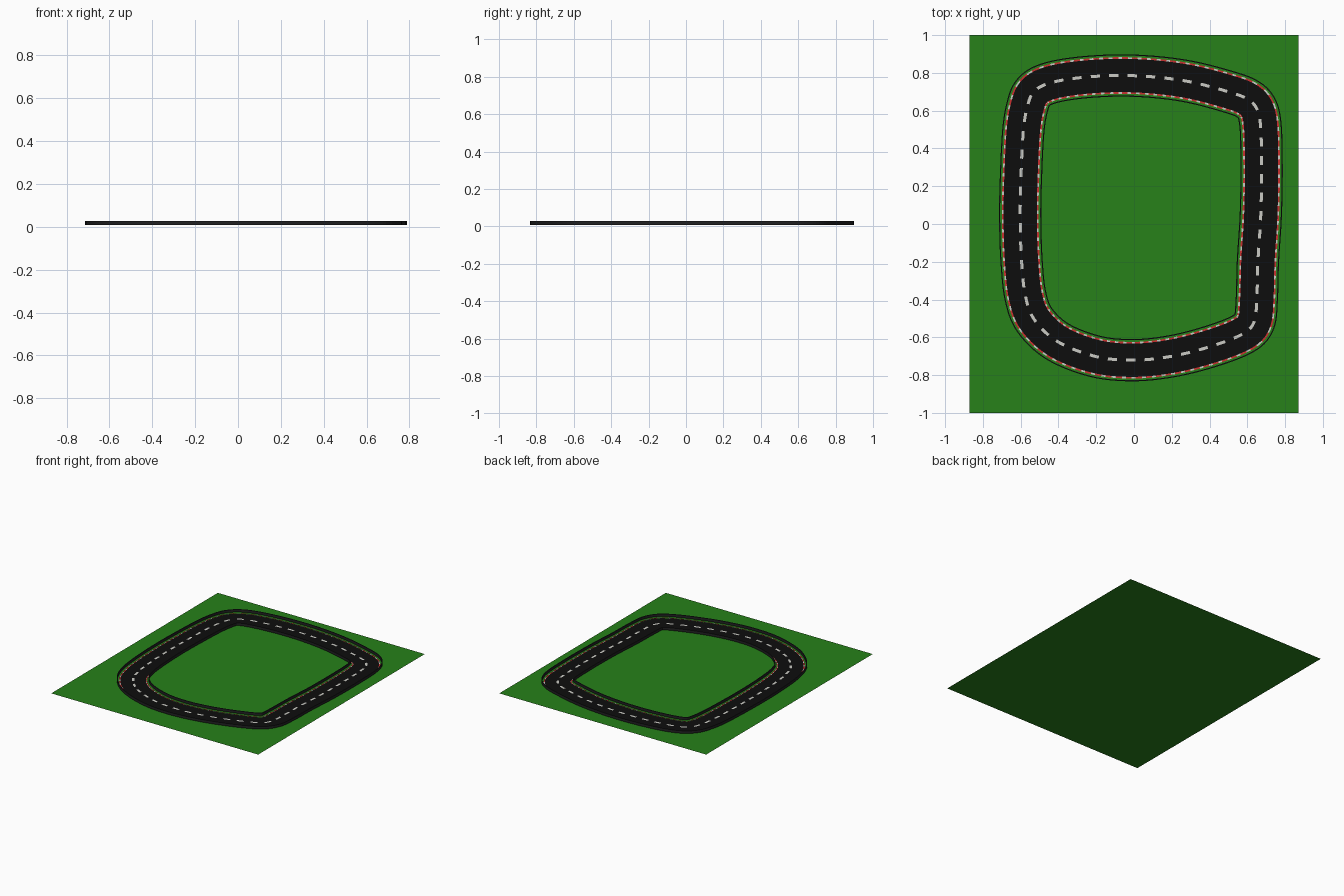
import bpy, bmesh
from mathutils import Vector

if "Cube" in bpy.data.objects:
    bpy.data.objects.remove(bpy.data.objects["Cube"])

N = 500  # samples around the lap


def material(name, rgb):
    m = bpy.data.materials.new(name)
    m.diffuse_color = (*rgb, 1)
    m.use_nodes = True
    m.node_tree.nodes["Principled BSDF"].inputs["Base Color"].default_value = m.diffuse_color
    return m


GRASS = material("grass", (0.02, 0.22, 0.01))
ASPHALT = material("asphalt", (0.004, 0.004, 0.004))
WHITE = material("white_paint", (0.6, 0.6, 0.56))
RED = material("red_paint", (0.6, 0.03, 0.03))
STEEL = material("dark_rail", (0.015, 0.015, 0.016))

# Track centre line, counter-clockwise from the right-hand straight
CONTROL = [(.67, .02), (.675, .2), (.675, .36), (.67, .52), (.65, .61), (.6, .662), (.5, .70),
           (.3, .752), (.1, .779), (-.1, .786), (-.3, .773), (-.45, .745), (-.53, .70),
           (-.565, .62), (-.587, .48), (-.6, .2), (-.602, 0), (-.595, -.2), (-.575, -.38),
           (-.525, -.51), (-.4, -.625), (-.2, -.702), (0, -.721), (.2, -.70), (.4, -.65),
           (.57, -.585), (.635, -.52), (.65, -.4), (.656, -.2)]


def smooth_loop(ctrl, n):
    """Closed Catmull-Rom curve, resampled to n even steps."""
    p = [Vector(c) for c in ctrl]
    fine = []
    for i in range(len(p)):
        a, b, c, d = (p[(i + k - 1) % len(p)] for k in range(4))
        for s in range(40):
            t = s / 40
            fine.append(0.5 * (2 * b + (c - a) * t + (2 * a - 5 * b + 4 * c - d) * t**2
                               + (3 * b - a - 3 * c + d) * t**3))
    fine.append(fine[0])
    lengths = [(v - u).length for u, v in zip(fine, fine[1:])]
    step, out, j, run = sum(lengths) / n, [], 0, 0.0
    for i in range(n):
        while run + lengths[j] < i * step:
            run += lengths[j]
            j += 1
        out.append(fine[j].lerp(fine[j + 1], (i * step - run) / lengths[j]))
    return out


CENTRE = smooth_loop(CONTROL, N)


def offset(d):
    """Loop at distance d outside the centre line; folded parts collapse to a corner."""
    pts, good = [], []
    for i, c in enumerate(CENTRE):
        t = (CENTRE[(i + 1) % N] - CENTRE[i - 1]).normalized()
        q = c + Vector((t.y, -t.x)) * d
        pts.append(q)
        good.append(min((q - o).length_squared for o in CENTRE) > max(0, abs(d) - 0.0006)**2
                    or abs(d) < 0.02)
    out = []
    for i in range(N):
        if good[i]:
            out.append(pts[i])
            continue
        a = b = i
        while not good[a % N]:
            a -= 1
        while not good[b % N]:
            b += 1
        out.append((pts[a % N] + pts[b % N]) / 2)
    return out


def sweep(name, profile, mats, pick=lambda i: 0, closed=False):
    """Sweep a (distance, height) profile round the lap; pick(i) gives a material or None."""
    bm = bmesh.new()
    rows = [[bm.verts.new((p.x, p.y, z)) for p in offset(d)] for d, z in profile]
    pairs = list(zip(rows, rows[1:]))
    if closed:
        pairs.append((rows[-1], rows[0]))
    for a, b in pairs:
        for i in range(N):
            k, j = pick(i), (i + 1) % N
            if k is not None:
                bm.faces.new((a[i], b[i], b[j], a[j])).material_index = k
    bmesh.ops.delete(bm, geom=[v for v in bm.verts if not v.link_faces], context='VERTS')
    bmesh.ops.remove_doubles(bm, verts=bm.verts, dist=1e-5)
    if closed:
        bmesh.ops.recalc_face_normals(bm, faces=bm.faces)
    me = bpy.data.meshes.new(name)
    bm.to_mesh(me)
    bm.free()
    for m in mats:
        me.materials.append(m)
    ob = bpy.data.objects.new(name, me)
    bpy.context.collection.objects.link(ob)
    return ob


# Grass field
bpy.ops.mesh.primitive_plane_add(size=2)
field = bpy.context.object
field.name = "grass_field"
field.scale.x = 0.87
field.data.materials.append(GRASS)

# Road surface and dashed centre line
sweep("road", [(-0.09, 0.003), (0, 0.003), (0.09, 0.003)], [ASPHALT])
sweep("centre_dashes", [(-0.008, 0.005), (0.008, 0.005)], [WHITE],
      lambda i: 0 if i % 10 < 5 else None)

# Striped kerbs and guard rails on both sides
for side, s in (("outer", 1), ("inner", -1)):
    edges = sorted((s * 0.088, s * 0.097))
    sweep(side + "_kerb", [(e, 0.005) for e in edges], [RED, WHITE],
          lambda i: 0 if i % 5 < 3 else 1)
    a, b = s * 0.106, s * 0.112
    sweep(side + "_rail", [(a, 0.008), (b, 0.008), (b, 0.028), (a, 0.028)], [STEEL], closed=True)
